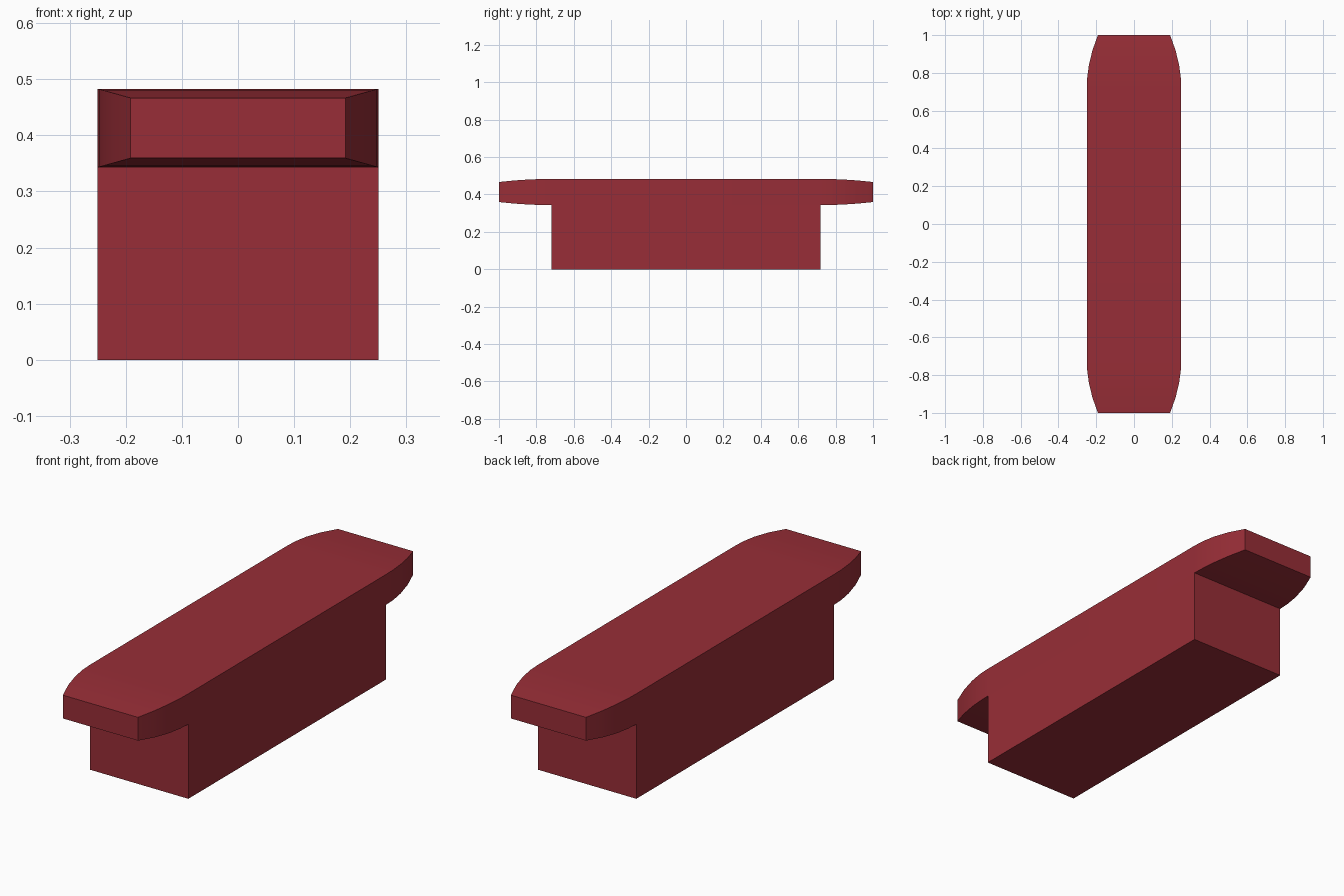
import bpy, bmesh, math

if "Cube" in bpy.data.objects:
    bpy.data.objects.remove(bpy.data.objects["Cube"])

red = bpy.data.materials.new("dark_red")
red.diffuse_color = (0.314, 0.027, 0.038, 1)
red.use_nodes = True
red.node_tree.nodes["Principled BSDF"].inputs["Base Color"].default_value = red.diffuse_color

HALF_W, BASE_Y = 0.25, 0.718
MID_Z, HALF_H = 0.413, 0.07


def loft(name, sections):
    """Skin rectangular sections given as (y, half width, bottom z, top z)."""
    bm = bmesh.new()
    rings = [[bm.verts.new(p) for p in ((-w, y, b), (w, y, b), (w, y, t), (-w, y, t))]
             for y, w, b, t in sections]
    for r, s in zip(rings, rings[1:]):
        for i in range(4):
            j = (i + 1) % 4
            bm.faces.new((r[i], r[j], s[j], s[i]))
    bm.faces.new(rings[0])
    bm.faces.new(rings[-1])
    bmesh.ops.recalc_face_normals(bm, faces=bm.faces)
    mesh = bpy.data.meshes.new(name)
    bm.to_mesh(mesh)
    bm.free()
    mesh.materials.append(red)
    ob = bpy.data.objects.new(name, mesh)
    bpy.context.collection.objects.link(ob)
    return ob


# Lower block
loft("base_block", [(y, HALF_W, 0, MID_Z - HALF_H) for y in (-BASE_Y, BASE_Y)])

# Top bar whose ends taper along a parabola
ends = []
for t in (0, 0.2, 0.43, 0.71, 1):
    s = 1 - 0.235 * t * t
    ends.append((BASE_Y + (1 - BASE_Y) * t, HALF_W * s, MID_Z - HALF_H * s, MID_Z + HALF_H * s))
sections = [(-y, w, b, t) for y, w, b, t in reversed(ends)] + ends
bar = loft("top_bar", sections)
bpy.context.view_layer.objects.active = bar
bar.select_set(True)
bpy.ops.object.shade_smooth_by_angle(angle=math.radians(30))
